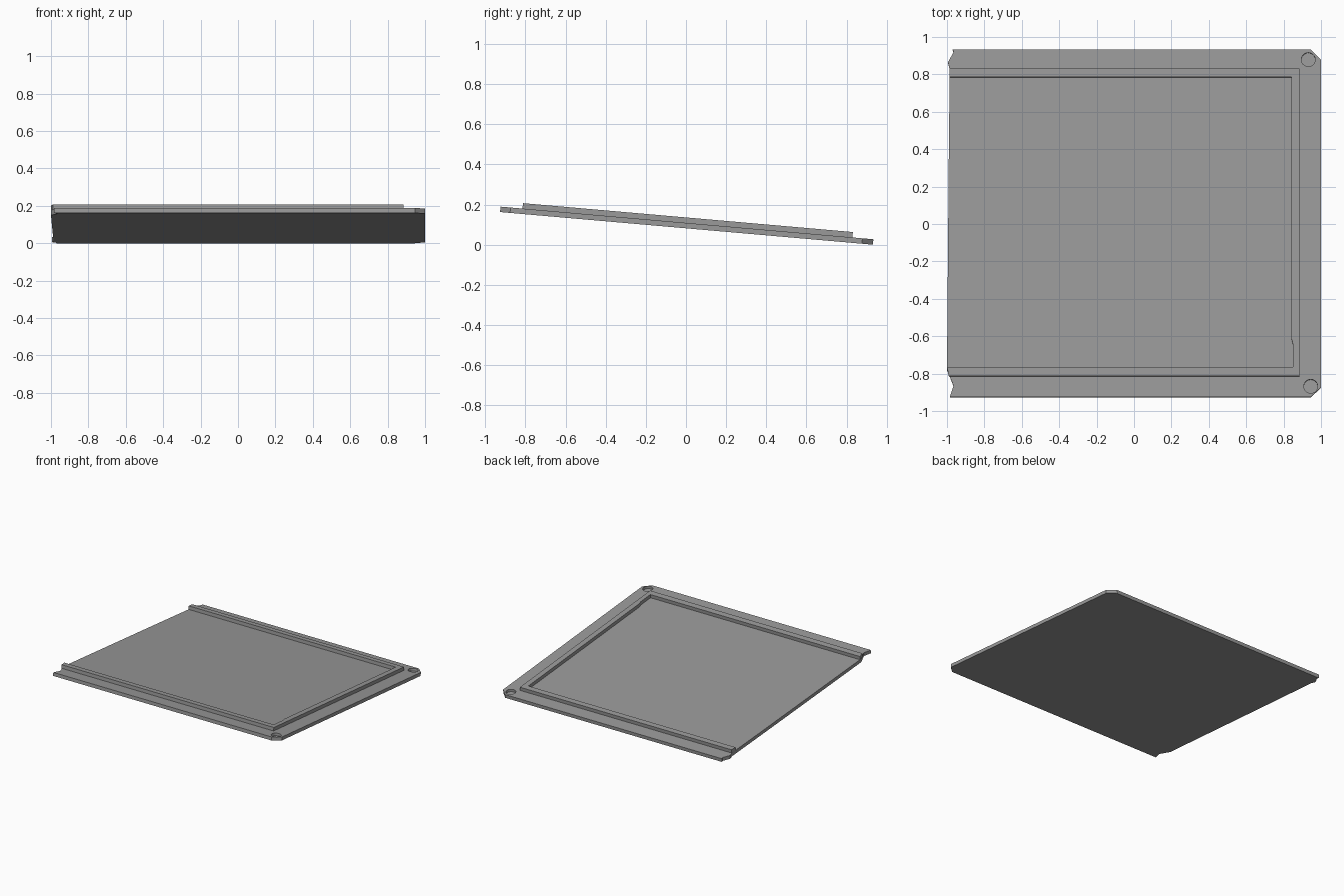
import bpy, bmesh, math
from mathutils import Matrix

if "Cube" in bpy.data.objects:
    bpy.data.objects.remove(bpy.data.objects["Cube"])

TILT = math.radians(-5)
PLATE_H, RIM_H = 0.027, 0.027
PLACE = Matrix.Translation((0, 0, 0.0815)) @ Matrix.Rotation(TILT, 4, 'X')

grey = bpy.data.materials.new("mid grey")
grey.diffuse_color = (0.32, 0.32, 0.32, 1)
grey.use_nodes = True
grey.node_tree.nodes["Principled BSDF"].inputs["Base Color"].default_value = grey.diffuse_color


def prism(name, outline, z0, z1):
    """Extrude a flat counter-clockwise outline between two heights, then tilt it."""
    bm = bmesh.new()
    base = bm.faces.new([bm.verts.new((x, y, z0)) for x, y in outline])
    top = bmesh.ops.extrude_face_region(bm, geom=[base])["geom"]
    bmesh.ops.translate(bm, vec=(0, 0, z1 - z0),
                        verts=[g for g in top if isinstance(g, bmesh.types.BMVert)])
    bmesh.ops.recalc_face_normals(bm, faces=bm.faces)
    mesh = bpy.data.meshes.new(name)
    bm.to_mesh(mesh)
    bm.free()
    mesh.materials.append(grey)
    obj = bpy.data.objects.new(name, mesh)
    bpy.context.collection.objects.link(obj)
    obj.matrix_world = PLACE
    return obj


# Base plate: chamfered right corners, notched left end
plate = prism("base_plate", [
    (-0.985, -0.93), (0.945, -0.93), (1.0, -0.88), (1.0, 0.88), (0.945, 0.935),
    (-0.97, 0.935), (-0.965, 0.92), (-0.995, 0.865), (-0.985, 0.83),
    (-0.99, 0.4), (-1.0, -0.785), (-0.965, -0.87)], 0, PLATE_H)

# Raised rim around three sides, open on the left
prism("raised_rim", [
    (-0.99, -0.82), (0.885, -0.82), (0.885, 0.83), (-0.985, 0.83),
    (-0.987, 0.785), (0.842, 0.785), (0.842, -0.62), (0.85, -0.65),
    (0.85, -0.772), (-1.0, -0.772)], PLATE_H, PLATE_H + RIM_H)

# Blind round recesses in the two right corners
for side, (cx, cy) in (("front", (0.945, -0.873)), ("back", (0.932, 0.88))):
    ring = [(cx + 0.037 * math.cos(a), cy + 0.037 * math.sin(a))
            for a in (i * math.tau / 32 for i in range(32))]
    cutter = prism(side + "_recess_cutter", ring, 0.007, PLATE_H + 0.03)
    cutter.hide_render = True
    cutter.hide_set(True)
    cut = plate.modifiers.new(side + "_recess", 'BOOLEAN')
    cut.operation = 'DIFFERENCE'
    cut.solver = 'EXACT'
    cut.object = cutter
